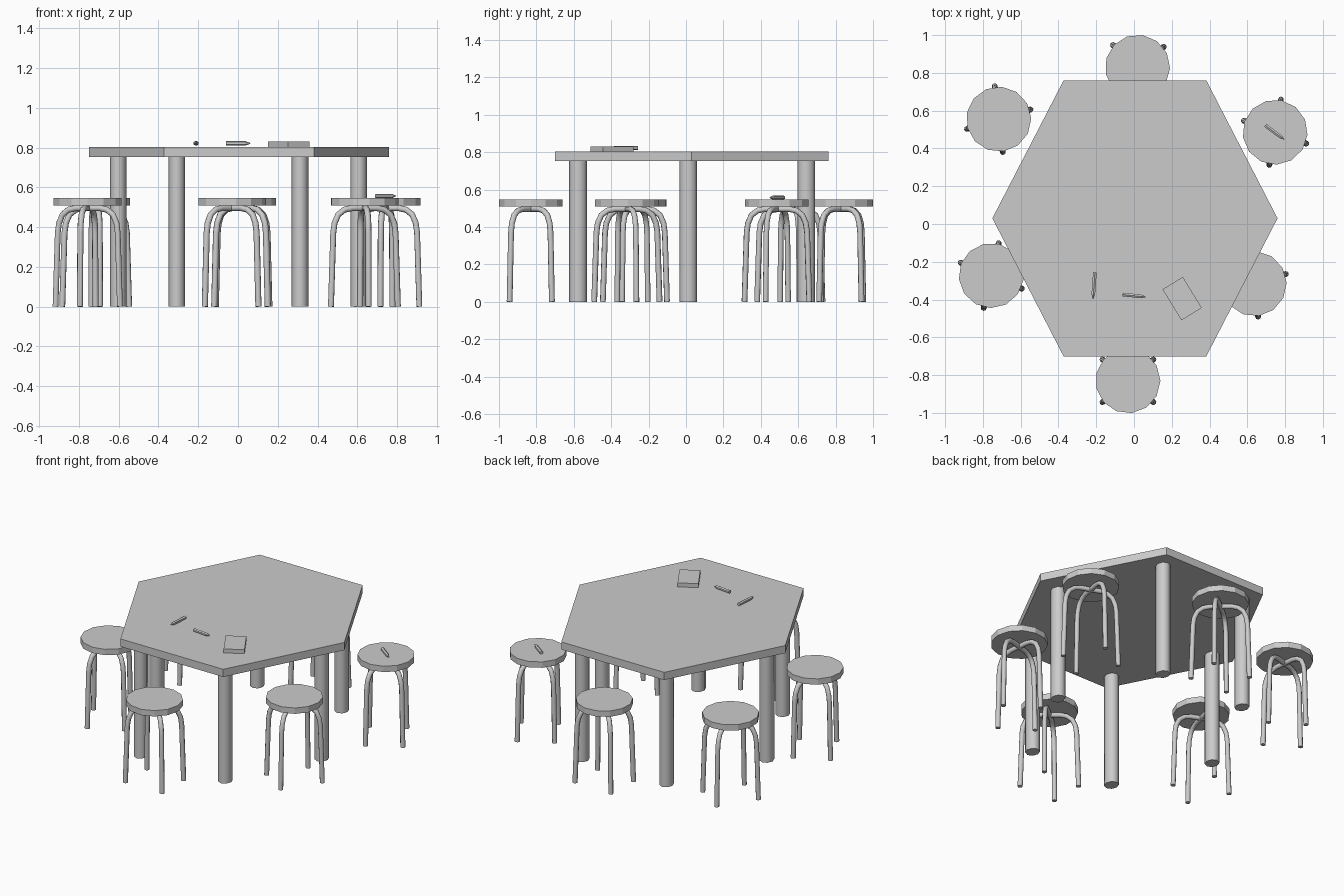
import bpy, bmesh
from math import cos, sin, radians, atan2, hypot, pi
from mathutils import Matrix

if "Cube" in bpy.data.objects:
    bpy.data.objects.remove(bpy.data.objects["Cube"])


def prism(name, rings, sides, loc, scale=(1, 1), rot=0.0, smooth=False, tilt=None):
    """Stack of regular polygons (z, radius), capped at both ends."""
    bm = bmesh.new()
    loops = [[bm.verts.new((r * scale[0] * cos(2 * pi * i / sides + rot),
                            r * scale[1] * sin(2 * pi * i / sides + rot), z))
              for i in range(sides)] for z, r in rings]
    for a, b in zip(loops, loops[1:]):
        for i in range(sides):
            j = (i + 1) % sides
            bm.faces.new((a[i], a[j], b[j], b[i]))
    bm.faces.new(loops[0][::-1])
    bm.faces.new(loops[-1])
    if tilt is not None:
        bm.transform(tilt)
    for f in bm.faces:
        f.smooth = smooth and len(f.verts) == 4
    me = bpy.data.meshes.new(name)
    bm.to_mesh(me)
    bm.free()
    ob = bpy.data.objects.new(name, me)
    ob.location = loc
    bpy.context.collection.objects.link(ob)
    return ob


def stool_frame():
    """Two crossing bent tubes, legs 80 and 100 degrees apart."""
    cu = bpy.data.curves.new("stool_legs", 'CURVE')
    cu.dimensions = '3D'
    cu.bevel_depth = 0.0155
    cu.bevel_resolution = 2
    cu.use_fill_caps = True
    half = [(0.176, 0.0), (0.164, 0.37), (0.157, 0.42), (0.138, 0.463),
            (0.105, 0.488), (0.065, 0.496)]
    path = half + [(-r, z) for r, z in reversed(half)]
    for ang in (radians(40), radians(-40)):
        sp = cu.splines.new('POLY')
        sp.points.add(len(path) - 1)
        for p, (r, z) in zip(sp.points, path):
            p.co = (r * cos(ang), r * sin(ang), z, 1)
        sp.use_smooth = True
    tmp = bpy.data.objects.new("tmp", cu)
    bpy.context.collection.objects.link(tmp)
    me = bpy.data.meshes.new_from_object(tmp)
    bpy.data.objects.remove(tmp)
    me.name = "stool_legs"
    return me


def pencil(name, tail, tip, z):
    dx, dy = tip[0] - tail[0], tip[1] - tail[1]
    n = hypot(dx, dy)
    turn = Matrix.Rotation(atan2(dy, dx), 4, 'Z') @ Matrix.Rotation(pi / 2, 4, 'Y')
    prism(name, [(0, 0.011), (n - 0.025, 0.011), (n, 0.002)], 6,
          (tail[0], tail[1], z), tilt=turn)


# Hexagonal table top, slightly stretched front to back
prism("table_top", [(0.753, 0.755), (0.804, 0.755)], 6, (0.005, 0.03, 0), scale=(1, 1.118))

# Six round table legs
for side in (-1, 1):
    for label, x, y in (("front", 0.31, -0.577), ("middle", 0.605, 0.012), ("back", 0.31, 0.643)):
        prism(f"table_leg_{label}", [(0, 1), (0.76, 1)], 8,
              (side * x + 0.002, y, 0), scale=(0.042, 0.048), smooth=True)

# Six stools: x, y, turn in degrees
frame = stool_frame()
for x, y, turn in ((-0.716, 0.555, 57), (0.019, 0.83, -2), (0.747, 0.486, -60),
                   (0.636, -0.316, 57), (-0.032, -0.83, 0), (-0.756, -0.273, -63)):
    seat = prism("stool_seat", [(0.509, 0.172), (0.548, 0.172)], 13, (x, y, 0))
    seat.rotation_euler.z = radians(turn)
    legs = bpy.data.objects.new("stool_legs", frame)
    legs.location = (x, y, 0)
    legs.rotation_euler.z = radians(turn)
    bpy.context.collection.objects.link(legs)

# Notebook
bpy.ops.mesh.primitive_cube_add(size=1, location=(0.255, -0.395, 0.817),
                                rotation=(0, 0, radians(-58.5)))
book = bpy.context.object
book.name = "notebook"
book.scale = (0.192, 0.126, 0.027)

# Pencils on the table and on one stool
pencil("pencil_a", (-0.207, -0.256), (-0.217, -0.396), 0.822)
pencil("pencil_b", (-0.06, -0.373), (0.062, -0.386), 0.822)
pencil("pencil_c", (0.695, 0.522), (0.795, 0.448), 0.557)
